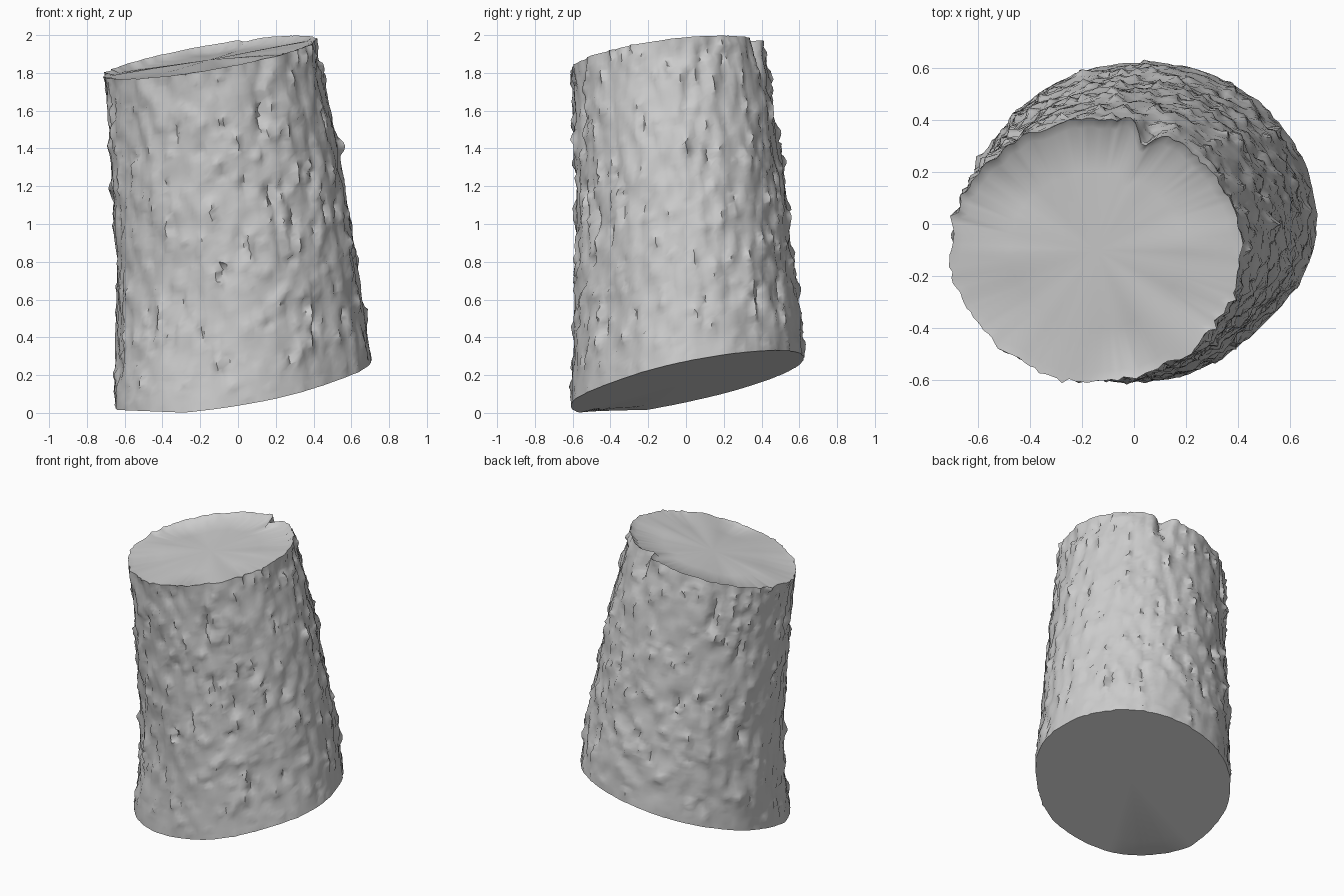
import bpy, bmesh, math
from mathutils import Vector, noise

cube = bpy.data.objects.get("Cube")
if cube:
    bpy.data.objects.remove(cube, do_unlink=True)

SIDES, RINGS = 150, 84


def material(name, color):
    mat = bpy.data.materials.new(name)
    mat.use_nodes = True
    mat.diffuse_color = color
    bsdf = mat.node_tree.nodes["Principled BSDF"]
    bsdf.inputs["Base Color"].default_value = color
    bsdf.inputs["Roughness"].default_value = 0.9
    return mat


def blend(low, mid, high, t):
    """Quadratic through three heights of the trunk."""
    return low * (1 - t) * (1 - 2 * t) + mid * 4 * t * (1 - t) + high * t * (2 * t - 1)


def bump(value, center, width):
    return math.exp(-((value - center) / width) ** 2)


def bottom_z(x, y):
    """Slanted lower cut with a chipped front right corner."""
    return 0.16 + 0.16 * x + 0.2 * y + 0.2 * max(0, -x - y - 0.85)


def top_z(x, y):
    """Slanted upper cut."""
    return 1.92 + 0.17 * x + 0.13 * y


def bark_height(a, t):
    """Lumpy, upright bark flakes with short cracks, calmer at the lower rim."""
    p = Vector((math.cos(a), math.sin(a), 0))
    lump = noise.noise(p * 3 + Vector((0, 0, t * 4)))
    flake = noise.noise(p * 9 + Vector((5, 0, t * 11)))
    chip = noise.noise(p * 18 + Vector((0, 9, t * 16)))
    crack = max(0, noise.noise(p * 14 + Vector((2, 3, t * 9))) - 0.4)
    lip = max(0, chip - 0.3)
    height = 0.014 * lump + 0.016 * flake + 0.007 * chip + 0.05 * lip - 0.08 * crack
    return height * min(1, 0.3 + t * 6)


def trunk_point(a, t, inset=1.0, bark=True):
    cx, cy = blend(0.035, -0.04, -0.145, t), blend(0.01, -0.025, -0.1, t)
    rx, ry = blend(0.67, 0.61, 0.56, t), blend(0.615, 0.555, 0.505, t)
    # root flare at the front right, flat side at the front left, both low down
    flare = 0.06 * bump(a, 1.21 * math.pi, 0.55) * bump(t, 0, 0.18)
    flat = 0.035 * bump(a, 1.75 * math.pi, 0.4) * bump(t, 0, 0.5)
    # split in the back of the upper rim
    split = 0.08 * bump(a, 0.38 * math.pi, 0.07) * bump(t, 1, 0.1)
    r = flare - flat - split + (bark_height(a, t) if bark else 0)
    x = cx + (rx + r) * math.cos(a) * inset
    y = cy + (ry + r) * math.sin(a) * inset
    low, high = bottom_z(x, y), top_z(x, y)
    return Vector((x, y, low + (high - low) * t))


def ring(bm, t, inset=1.0, dish=0.0, jitter=0.0):
    """One loop of the trunk; dish lowers it, most of all at the back."""
    verts = []
    for i in range(SIDES):
        a = math.tau * i / SIDES
        j = noise.noise_vector(Vector((i * 0.73, t * 61, 4))) * jitter
        p = trunk_point(a + j.x * 0.03, min(1, max(0, t + j.y * 0.009)), inset)
        wave = noise.noise(Vector((math.cos(a) * 2, math.sin(a) * 2, 7)))
        p.z -= dish * (0.2 + 0.8 * max(0, math.sin(a)) + 0.5 * wave)
        verts.append(bm.verts.new(p))
    return verts


def bridge(bm, lower, upper):
    for i in range(SIDES):
        k = (i + 1) % SIDES
        bm.faces.new((lower[i], lower[k], upper[k], upper[i]))


def fan(bm, rim, center, flip):
    c = bm.verts.new(center)
    for i in range(SIDES):
        k = (i + 1) % SIDES
        bm.faces.new((rim[k], rim[i], c) if flip else (rim[i], rim[k], c))


bm = bmesh.new()

# bark wall
wall = [ring(bm, n / RINGS, jitter=0 if n in (0, RINGS) else 1) for n in range(RINGS + 1)]
for lower, upper in zip(wall, wall[1:]):
    bridge(bm, lower, upper)

# upper cut, dished below the back rim
outer = ring(bm, 1, 0.93, dish=0.035)
inner = ring(bm, 1, 0.6, dish=0.03)
bridge(bm, wall[-1], outer)
bridge(bm, outer, inner)
fan(bm, inner, trunk_point(0, 1, 0, False) - Vector((0, 0, 0.012)), False)

# lower cut
under = ring(bm, 0, 0.8)
bridge(bm, under, wall[0])
fan(bm, under, trunk_point(0, 0, 0, False), True)

bmesh.ops.recalc_face_normals(bm, faces=bm.faces)
mesh = bpy.data.meshes.new("log")
bm.to_mesh(mesh)
bm.free()
log = bpy.data.objects.new("log", mesh)
bpy.context.scene.collection.objects.link(log)
mesh.materials.append(material("pale grey wood", (0.6, 0.6, 0.6, 1)))

bpy.ops.object.select_all(action="DESELECT")
log.select_set(True)
bpy.context.view_layer.objects.active = log
bpy.ops.object.shade_smooth_by_angle(angle=math.radians(55))
